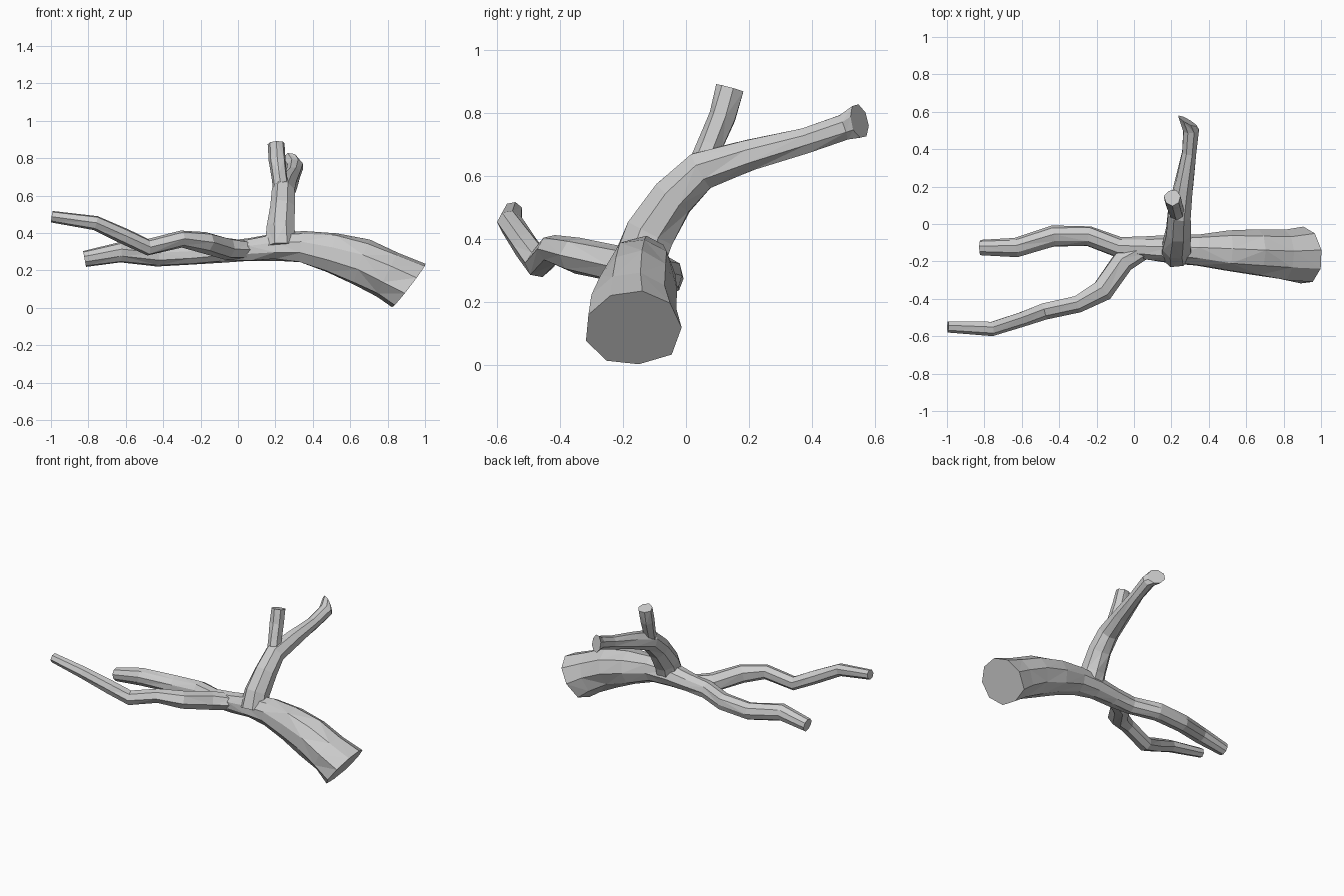
import bpy, bmesh, math, random
from mathutils import Vector

random.seed(4)
if "Cube" in bpy.data.objects:
    bpy.data.objects.remove(bpy.data.objects["Cube"], do_unlink=True)

grey = bpy.data.materials.new("bark grey")
grey.use_nodes = True
GREY = (0.6, 0.6, 0.6, 1)
grey.diffuse_color = GREY
grey.node_tree.nodes["Principled BSDF"].inputs["Base Color"].default_value = GREY


def limb(name, path, ref, sides=8, jitter=0.07, end_normal=None):
    """Faceted tube through (x, y, z, radius) points with flat cut ends."""
    bm = bmesh.new()
    points = [Vector(p[:3]) for p in path]
    rings = []
    for i, p in enumerate(points):
        t = (points[min(i + 1, len(points) - 1)] - points[max(i - 1, 0)]).normalized()
        if end_normal and i == len(points) - 1:
            t = Vector(end_normal).normalized()
        u = t.cross(Vector(ref)).normalized()
        v = t.cross(u)
        ring = []
        for k in range(sides):
            a = math.tau * (k + 0.5) / sides
            r = path[i][3] * (1.02 + random.uniform(-jitter, jitter))
            ring.append(bm.verts.new(p + (u * math.cos(a) + v * math.sin(a)) * r))
        rings.append(ring)
    for a, b in zip(rings, rings[1:]):
        for k in range(sides):
            n = (k + 1) % sides
            # split each bark facet along alternating diagonals
            if random.random() < 0.5:
                bm.faces.new((a[k], a[n], b[n]))
                bm.faces.new((a[k], b[n], b[k]))
            else:
                bm.faces.new((a[k], a[n], b[k]))
                bm.faces.new((a[n], b[n], b[k]))
    for ring in (rings[0], rings[-1]):
        hub = bm.verts.new(sum((q.co for q in ring), Vector()) / sides)
        for k in range(sides):
            bm.faces.new((ring[k], ring[(k + 1) % sides], hub))
    bmesh.ops.recalc_face_normals(bm, faces=bm.faces)
    mesh = bpy.data.meshes.new(name)
    bm.to_mesh(mesh)
    bm.free()
    mesh.materials.append(grey)
    obj = bpy.data.objects.new(name, mesh)
    bpy.context.collection.objects.link(obj)
    return obj


UP, SIDE = (0, 0, 1), (1, 0, 0)

# Thick trunk with a slanted cut, narrowing into the low rear branch
trunk = limb("fallen_branch", [
    (-0.82, -0.125, 0.26, 0.042), (-0.63, -0.125, 0.295, 0.053),
    (-0.43, -0.065, 0.275, 0.055), (-0.24, -0.065, 0.285, 0.055),
    (-0.08, -0.125, 0.30, 0.055), (0.06, -0.13, 0.31, 0.062),
    (0.2, -0.135, 0.325, 0.074), (0.34, -0.14, 0.325, 0.085),
    (0.5, -0.15, 0.29, 0.108), (0.66, -0.16, 0.245, 0.122),
    (0.8, -0.165, 0.18, 0.135), (0.915, -0.17, 0.12, 0.155)],
    UP, 9, end_normal=(0.79, 0.05, -0.61))

limbs = [
    # Forked branch reaching forward
    limb("front_branch", [
        (0.06, -0.13, 0.31, 0.05), (-0.06, -0.2, 0.315, 0.06),
        (-0.17, -0.355, 0.35, 0.058), (-0.3, -0.425, 0.37, 0.046),
        (-0.48, -0.465, 0.325, 0.045), (-0.6, -0.51, 0.38, 0.042),
        (-0.76, -0.56, 0.455, 0.038), (-0.995, -0.548, 0.488, 0.03)], UP, 7),
    # Rising branch, leaning back
    limb("rear_branch", [
        (0.23, -0.15, 0.32, 0.085), (0.225, -0.115, 0.42, 0.08),
        (0.235, -0.04, 0.53, 0.07), (0.24, 0.05, 0.615, 0.065),
        (0.265, 0.2, 0.665, 0.052), (0.295, 0.38, 0.715, 0.042),
        (0.305, 0.5, 0.755, 0.042), (0.285, 0.55, 0.775, 0.055)],
        SIDE, 8, end_normal=(0.45, 0.8, 0.2)),
    # Short upright stub
    limb("upright_stub", [
        (0.235, 0.04, 0.6, 0.045), (0.22, 0.08, 0.7, 0.042),
        (0.21, 0.115, 0.79, 0.044), (0.205, 0.14, 0.88, 0.045)], SIDE, 7),
]

# Fuse the limbs into one surface
bpy.context.view_layer.objects.active = trunk
for part in limbs:
    mod = trunk.modifiers.new("fuse", "BOOLEAN")
    mod.operation, mod.solver, mod.object = "UNION", "EXACT", part
    bpy.ops.object.modifier_apply(modifier=mod.name)
    bpy.data.objects.remove(part, do_unlink=True)
